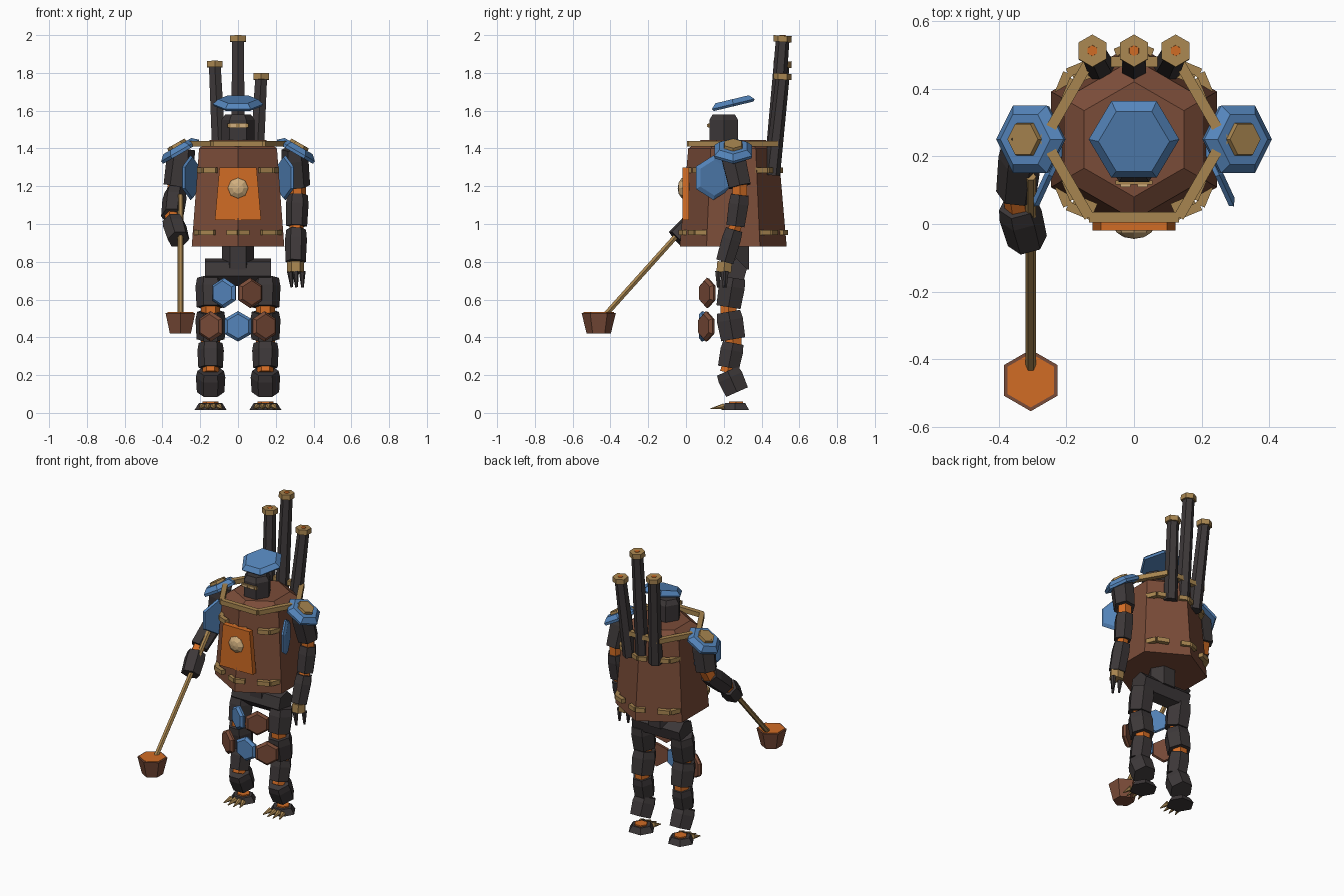
import bpy, bmesh, math
from mathutils import Vector, Matrix

if "Cube" in bpy.data.objects:
    bpy.data.objects.remove(bpy.data.objects["Cube"])

def material(name, rgb):
    m = bpy.data.materials.new(name)
    m.diffuse_color = (*rgb, 1)
    m.use_nodes = True
    m.node_tree.nodes["Principled BSDF"].inputs["Base Color"].default_value = m.diffuse_color
    return m

BLACK = material("charcoal", (0.046, 0.039, 0.040))
BROWN = material("rust_brown", (0.195, 0.072, 0.040))
BLUE = material("steel_blue", (0.090, 0.235, 0.500))
ORANGE = material("ember_orange", (0.640, 0.150, 0.018))
BRASS = material("brass", (0.390, 0.235, 0.080))
TAN = material("pale_brass", (0.640, 0.430, 0.210))

def finish(name, bm, mat):
    bmesh.ops.recalc_face_normals(bm, faces=bm.faces)
    me = bpy.data.meshes.new(name)
    bm.to_mesh(me)
    bm.free()
    me.materials.append(mat)
    ob = bpy.data.objects.new(name, me)
    bpy.context.collection.objects.link(ob)
    return ob

def loft(name, origin, axis, rings, mat, n=6, spin=0):
    """Closed polygon loft: rings are (distance along axis, radius)."""
    o, z = Vector(origin), Vector(axis).normalized()
    up = Vector((0, 0, 1)) if abs(z.z) < 0.7 else Vector((0, 1, 0))
    x = up.cross(z).normalized()
    y = z.cross(x)
    bm = bmesh.new()
    loops = []
    for d, r in rings:
        angles = [2 * math.pi * i / n + math.radians(spin) for i in range(n)]
        loops.append([bm.verts.new(o + z * d + (x * math.cos(a) + y * math.sin(a)) * r) for a in angles])
    for a, b in zip(loops, loops[1:]):
        for i in range(n):
            j = (i + 1) % n
            bm.faces.new((a[i], a[j], b[j], b[i]))
    bm.faces.new(loops[0][::-1])
    bm.faces.new(loops[-1])
    return finish(name, bm, mat)

def rod(name, p0, p1, r0, r1, mat, n=6, spin=0):
    d = Vector(p1) - Vector(p0)
    return loft(name, p0, d, [(0, r0), (d.length, r1)], mat, n, spin)

def box(name, centre, size, mat, top=1.0):
    bm = bmesh.new()
    bmesh.ops.create_cube(bm, size=1)
    for v in bm.verts:
        k = top if v.co.z > 0 else 1
        v.co = Vector((v.co.x * size[0] * k, v.co.y * size[1], v.co.z * size[2])) + Vector(centre)
    return finish(name, bm, mat)

def plate(name, centre, normal, r, thick, mat, spin=0):
    """Bevelled hexagonal armour plate."""
    return loft(name, centre, normal, [(-thick / 2, r * 0.93), (0, r), (thick / 2, r * 0.8)], mat, 6, spin)

def limb(name, points, radii):
    """Chain of charcoal segments with orange joints in the gaps."""
    for i in range(0, len(points), 2):
        a, b = points[i], points[i + 1]
        r = radii[i // 2]
        d = Vector(b) - Vector(a)
        loft(f"{name}_segment", a, d, [(0, r * 0.9), (d.length * 0.3, r), (d.length, r * 0.93)], BLACK, 6, 0)
        if i + 2 < len(points):
            c = Vector(points[i + 2])
            u = (c - Vector(b)) * 0.5
            rod(f"{name}_joint", Vector(b) - u, c + u, r * 0.62, r * 0.62, ORANGE)

CY = 0.25  # body centre line

# torso, pointed towards the front
loft("torso", (0, CY, 0.88), (0, 0, 1), [(0, 0.283), (0.52, 0.238), (0.565, 0.17)], BROWN, 6, 30)

# brass collar
def around(angle, r, z):
    a = math.radians(angle)
    return Vector((r * math.cos(a), CY + r * math.sin(a), z))

for i in range(6):
    rod("collar", around(60 * i, 0.265, 1.425), around(60 * i + 60, 0.265, 1.425), 0.022, 0.022, BRASS, 4, 45)

# bent brass trim clips
for z, r in ((0.955, 0.277), (1.285, 0.25)):
    for a in (45, 90, 135, 225, 270, 315):
        corner = around(a, r, z)
        for s in (-1, 1):
            end = corner.lerp(around(a + 45 * s, r, z), 0.28 if a % 90 == 0 else 0.36)
            rod("trim_clip", corner, end, 0.02, 0.02, BRASS, 4, 45)

# furnace door and boss
box("furnace_door", (0, -0.002, 1.16), (0.245, 0.034, 0.28), ORANGE, 0.8)
bm = bmesh.new()
bmesh.ops.create_uvsphere(bm, u_segments=8, v_segments=6, radius=0.06)
for v in bm.verts:
    v.co = Vector((v.co.x, v.co.z * 0.65 - 0.005, v.co.y + 1.19))
finish("door_boss", bm, TAN)

# head, eyes and helmet
loft("head", (0, 0.2, 1.42), (0, 0, 1), [(0, 0.088), (0.13, 0.088), (0.16, 0.068)], BLACK, 6, 0)
box("eye_slit", (0, 0.122, 1.522), (0.11, 0.012, 0.022), BRASS)
for s in (-1, 1):
    box("eye", (s * 0.025, 0.114, 1.522), (0.03, 0.008, 0.016), TAN)
loft("helmet", (0, 0.25, 1.635), (0, -0.24, 1), [(-0.012, 0.125), (0, 0.134), (0.026, 0.105)], BLUE)

# chimneys
for x0, x1, top in ((-0.095, -0.123, 1.865), (0, 0, 2.0), (0.095, 0.123, 1.8)):
    rod("chimney", (x0, 0.455, 1.26), (x1, 0.512, top - 0.02), 0.043, 0.036, BLACK, 6, 30)
    rod("chimney_cap", (x1, 0.51, top - 0.036), (x1, 0.512, top - 0.003), 0.048, 0.048, BRASS, 6, 30)
    rod("chimney_ember", (x1, 0.512, top - 0.02), (x1, 0.512, top), 0.018, 0.016, ORANGE, 6, 30)

# shoulder and side armour
for s in (-1, 1):
    n = Vector((s * 0.5, 0, 0.87))
    c = Vector((s * 0.305, CY, 1.385))
    loft("shoulder_plate", c, n, [(-0.012, 0.112), (0.005, 0.115), (0.032, 0.085)], BLUE)
    loft("shoulder_badge", c, n, [(0.02, 0.058), (0.048, 0.052)], BRASS)
    plate("side_plate", (s * 0.252, 0.145, 1.245), (s * 0.91, 0.42, 0.0), 0.118, 0.025, BLUE, 30)

# arms
limb("right_arm", [(0.295, 0.24, 1.40), (0.315, 0.285, 1.20), (0.315, 0.285, 1.155), (0.31, 0.262, 0.99),
                   (0.308, 0.255, 0.97), (0.305, 0.205, 0.80)], [0.072, 0.06, 0.058])
limb("left_arm", [(-0.295, 0.25, 1.40), (-0.325, 0.25, 1.20), (-0.332, 0.235, 1.165), (-0.348, 0.09, 1.04),
                  (-0.343, 0.055, 1.015), (-0.315, -0.05, 0.92)], [0.075, 0.064, 0.064])
rod("right_wrist", (0.305, 0.205, 0.80), (0.305, 0.2, 0.745), 0.045, 0.045, BRASS)
for dx, dy in ((-0.028, 0), (0, -0.03), (0.035, 0.01)):
    rod("right_finger", (0.305 + dx, 0.2 + dy, 0.75), (0.31 + dx * 0.9, 0.2 + dy, 0.665), 0.018, 0.007, BLACK)

# ladle
rod("ladle_shaft", (-0.305, 0.14, 1.15), (-0.305, -0.435, 0.51), 0.016, 0.016, BRASS)
rod("ladle_cup", (-0.305, -0.462, 0.42), (-0.305, -0.462, 0.53), 0.064, 0.091, BROWN, 6, 30)
rod("molten_metal", (-0.305, -0.462, 0.525), (-0.305, -0.462, 0.533), 0.08, 0.08, ORANGE, 6, 30)

# waist and hips
rod("waist", (0, 0.26, 0.76), (0, 0.26, 0.90), 0.085, 0.085, BLACK)
rod("hips", (-0.175, 0.25, 0.745), (0.175, 0.25, 0.745), 0.075, 0.075, BLACK, 6, 15)

# skirt tiles
for x, y, z, yaw, mat in ((-0.075, 0.11, 0.635, -30, BLUE), (0.065, 0.11, 0.635, 30, BROWN),
                          (-0.145, 0.105, 0.458, -30, BROWN), (0, 0.085, 0.458, 0, BLUE),
                          (0.14, 0.105, 0.458, 30, BROWN)):
    a = math.radians(yaw)
    plate("skirt_tile", (x, y, z), (math.sin(a), -math.cos(a), 0), 0.081, 0.03, mat, 30)

# legs and feet
for s in (-1, 1):
    x = s * 0.145
    limb("leg", [(x, 0.25, 0.715), (x, 0.225, 0.56), (x, 0.225, 0.535), (x, 0.25, 0.39),
                 (x, 0.25, 0.37), (x, 0.225, 0.24), (x, 0.22, 0.222), (x, 0.27, 0.11)],
         [0.08, 0.08, 0.07, 0.078])
    rod("foot", (x, 0.26, 0.015), (x, 0.26, 0.052), 0.085, 0.062, BLACK)
    rod("ankle_disc", (x, 0.265, 0.05), (x, 0.265, 0.06), 0.042, 0.042, ORANGE)
    for k in (-1.5, -0.5, 0.5, 1.5):
        rod("toe_claw", (x + k * 0.03, 0.2, 0.035), (x + k * 0.04, 0.125 + abs(k) * 0.012, 0.022),
            0.017, 0.003, BRASS)
